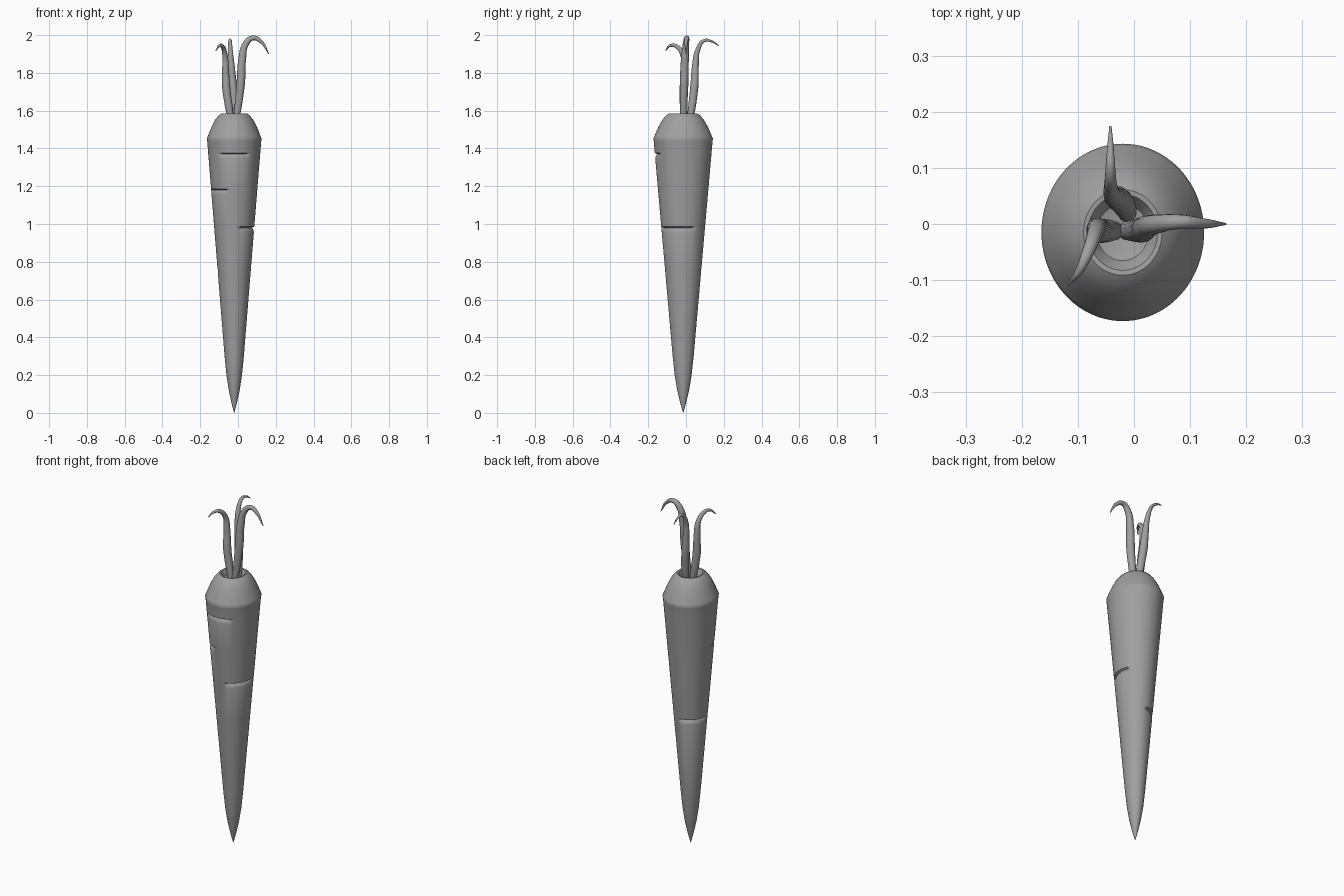
import bpy, bmesh
from math import sin, cos, radians, pi

cube = bpy.data.objects.get("Cube")
if cube:
    bpy.data.objects.remove(cube)

grey = bpy.data.materials.new("plain grey")
grey.use_nodes = True
colour = (0.35, 0.35, 0.35, 1)
grey.diffuse_color = colour
grey.node_tree.nodes["Principled BSDF"].inputs["Base Color"].default_value = colour

SIDES = 96
CENTRE = (-0.02, -0.015)
STRETCH_Y = 1.09

# Root outline: radius, height
outline = [(0.004, 0.012), (0.016, 0.06), (0.029, 0.12), (0.041, 0.2), (0.051, 0.3),
           (0.143, 1.44), (0.145, 1.452), (0.14, 1.464), (0.12, 1.515), (0.1, 1.553),
           (0.082, 1.575), (0.07, 1.584), (0.062, 1.583), (0.055, 1.572), (0.046, 1.555),
           (0.02, 1.548)]

# Skin creases: height, start angle, end angle
creases = [(1.37, 234, 306), (1.18, 186, 256), (0.98, -79, 34), (0.755, 84, 190)]
CREASE_SHAPE = [(-0.022, 0), (-0.012, 0.003), (-0.004, 0.009), (0, 0.011), (0.003, 0.008),
                (0.006, 0), (0.012, 0)]


def outline_radius(z):
    for (r0, z0), (r1, z1) in zip(outline, outline[1:]):
        if z0 <= z <= z1:
            return r0 + (r1 - r0) * (z - z0) / (z1 - z0)


def crease_strength(angle, start, end):
    along = (angle - start) % 360
    edge = min(along, (end - start) - along) / 8
    return max(0, min(1, edge))


# Every ring: radius, height, crease depth, crease angles
rings = [(r, z, 0, 0, 1) for r, z in outline]
below_rim = 5
cuts = [(outline_radius(z + dz), z + dz, depth, a, b)
        for z, a, b in creases for dz, depth in CREASE_SHAPE]
rings[below_rim:below_rim] = sorted(cuts, key=lambda ring: ring[1])


def build_root():
    bm = bmesh.new()
    loops = []
    for r, z, depth, start, end in rings:
        loop = []
        for i in range(SIDES):
            angle = 360 * i / SIDES
            radius = r - depth * crease_strength(angle, start, end)
            t = radians(angle)
            loop.append(bm.verts.new((CENTRE[0] + radius * cos(t),
                                      CENTRE[1] + radius * STRETCH_Y * sin(t), z)))
        loops.append(loop)
    for low, high in zip(loops, loops[1:]):
        for i in range(SIDES):
            j = (i + 1) % SIDES
            bm.faces.new((low[i], low[j], high[j], high[i]))
    # Pointed tip and floor of the crown dimple
    tip = bm.verts.new((*CENTRE, 0))
    floor = bm.verts.new((*CENTRE, 1.547))
    for i in range(SIDES):
        j = (i + 1) % SIDES
        bm.faces.new((tip, loops[0][j], loops[0][i]))
        bm.faces.new((floor, loops[-1][i], loops[-1][j]))
    mesh = bpy.data.meshes.new("root")
    bm.to_mesh(mesh)
    bm.free()
    obj = bpy.data.objects.new("root", mesh)
    bpy.context.collection.objects.link(obj)
    return obj


def build_stem(name, path):
    curve = bpy.data.curves.new(name, "CURVE")
    curve.dimensions = "3D"
    curve.bevel_depth = 1
    curve.bevel_resolution = 5
    curve.resolution_u = 10
    curve.use_fill_caps = True
    spline = curve.splines.new("BEZIER")
    spline.bezier_points.add(len(path) - 1)
    for point, (x, y, z, thickness) in zip(spline.bezier_points, path):
        point.co = (x, y, z)
        point.radius = thickness
        point.handle_left_type = point.handle_right_type = "AUTO"
    obj = bpy.data.objects.new(name, curve)
    bpy.context.collection.objects.link(obj)
    return obj


def finish(obj):
    bpy.ops.object.select_all(action="DESELECT")
    obj.select_set(True)
    bpy.context.view_layer.objects.active = obj
    if obj.type == "CURVE":
        bpy.ops.object.convert(target="MESH")
    obj = bpy.context.object
    obj.data.materials.clear()
    obj.data.materials.append(grey)
    bpy.ops.object.shade_smooth_by_angle(angle=radians(40))


finish(build_root())

# Leaf stems: x, y, z, thickness
finish(build_stem("long_stem", [
    (-0.012, -0.012, 1.54, 0.017), (0.003, -0.012, 1.64, 0.02), (0.015, -0.01, 1.75, 0.023),
    (0.022, -0.006, 1.87, 0.021), (0.042, 0, 1.955, 0.017), (0.08, 0.004, 1.985, 0.013),
    (0.125, 0.001, 1.962, 0.009), (0.163, 0, 1.9, 0.002)]))
finish(build_stem("front_stem", [
    (-0.035, -0.012, 1.54, 0.017), (-0.05, -0.012, 1.63, 0.021), (-0.062, -0.012, 1.72, 0.022),
    (-0.066, -0.008, 1.82, 0.018), (-0.07, -0.018, 1.9, 0.014), (-0.082, -0.05, 1.94, 0.011),
    (-0.098, -0.084, 1.944, 0.007), (-0.117, -0.108, 1.918, 0.002)]))
finish(build_stem("back_stem", [
    (-0.012, 0.02, 1.54, 0.017), (-0.018, 0.034, 1.64, 0.021), (-0.028, 0.045, 1.74, 0.022),
    (-0.036, 0.05, 1.84, 0.018), (-0.041, 0.062, 1.92, 0.013), (-0.042, 0.095, 1.97, 0.009),
    (-0.042, 0.135, 1.967, 0.006), (-0.042, 0.174, 1.943, 0.002)]))
